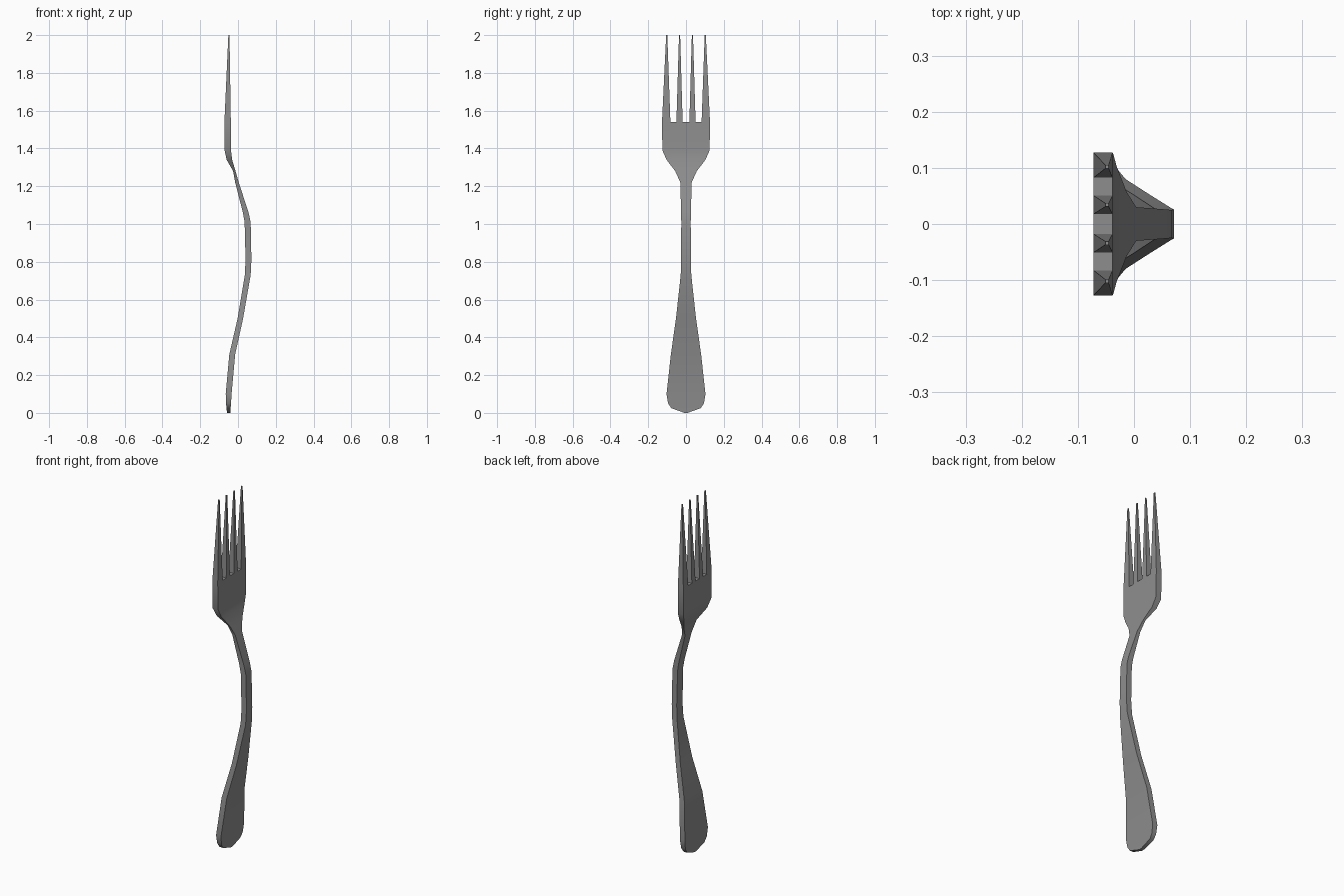
import bpy, bmesh, math

if "Cube" in bpy.data.objects:
    bpy.data.objects.remove(bpy.data.objects["Cube"])

# Stations along the fork: height, half width, back x, front x
STATIONS = [
    (0.00, 0.008, -0.058, -0.040),
    (0.025, 0.078, -0.061, -0.039),
    (0.05, 0.095, -0.063, -0.037),
    (0.10, 0.103, -0.065, -0.034),
    (0.31, 0.080, -0.046, -0.015),
    (0.50, 0.053, -0.002, 0.027),
    (0.73, 0.028, 0.036, 0.067),
    (0.81, 0.026, 0.040, 0.071),
    (1.01, 0.025, 0.035, 0.067),
    (1.06, 0.026, 0.026, 0.056),
    (1.22, 0.030, -0.015, 0.004),
    (1.28, 0.057, -0.026, -0.013),
    (1.34, 0.103, -0.060, -0.031),
    (1.39, 0.125, -0.071, -0.037),
    (1.54, 0.127, -0.072, -0.038),
]
# Column positions across the width: four tines with three slots between them
HALF = [0.14, 0.40, 0.65, 1.0]
COLS = [-c for c in reversed(HALF)] + HALF
TIP_Z, TIP_X, TIP_R = 2.0, -0.048, 0.003
TIP_Y = [-0.102, -0.034, 0.034, 0.102]

bm = bmesh.new()

# Handle, neck and head as one lofted strip
rows = []
for z, w, x0, x1 in STATIONS:
    back = [bm.verts.new((x0, c * w, z)) for c in COLS]
    front = [bm.verts.new((x1, c * w, z)) for c in COLS]
    rows.append((back, front))

n = len(COLS)
for (b0, f0), (b1, f1) in zip(rows, rows[1:]):
    for i in range(n - 1):
        bm.faces.new((b0[i], b0[i + 1], b1[i + 1], b1[i]))
        bm.faces.new((f0[i], f1[i], f1[i + 1], f0[i + 1]))
    for i in (0, n - 1):
        bm.faces.new((b0[i], b1[i], f1[i], f0[i]))

# Handle end
b, f = rows[0]
for i in range(n - 1):
    bm.faces.new((b[i], b[i + 1], f[i + 1], f[i]))

# Slot floors and tapered tines
b, f = rows[-1]
for i in range(n - 1):
    base = (b[i], b[i + 1], f[i + 1], f[i])
    if i % 2:
        bm.faces.new(base)
        continue
    y = TIP_Y[i // 2]
    tip = [bm.verts.new((TIP_X + sx * TIP_R, y + sy * TIP_R, TIP_Z))
           for sx, sy in ((-1, -1), (-1, 1), (1, 1), (1, -1))]
    for k in range(4):
        m = (k + 1) % 4
        bm.faces.new((base[k], base[m], tip[m], tip[k]))
    bm.faces.new(tip)

bmesh.ops.recalc_face_normals(bm, faces=bm.faces)
mesh = bpy.data.meshes.new("fork")
bm.to_mesh(mesh)
bm.free()
fork = bpy.data.objects.new("fork", mesh)
bpy.context.collection.objects.link(fork)

# Dark grey metal, smooth along the curve with sharp side edges
steel = bpy.data.materials.new("dark_steel")
steel.diffuse_color = (0.27, 0.27, 0.27, 1)
steel.use_nodes = True
steel.node_tree.nodes["Principled BSDF"].inputs["Base Color"].default_value = steel.diffuse_color
mesh.materials.append(steel)
bpy.context.view_layer.objects.active = fork
fork.select_set(True)
bpy.ops.object.shade_smooth_by_angle(angle=math.radians(40))
